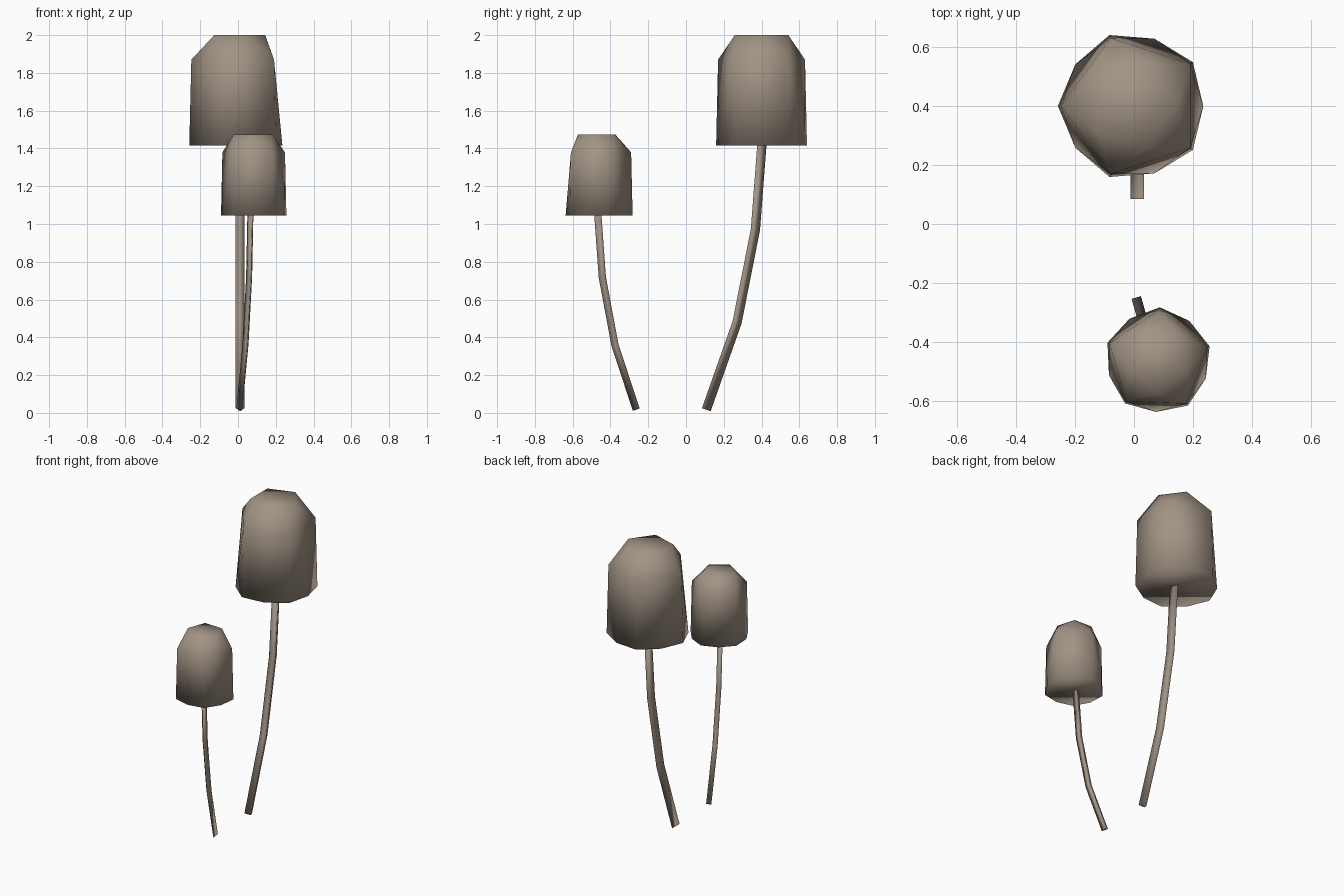
import bpy, bmesh, math
from mathutils import Matrix, Vector

if "Cube" in bpy.data.objects:
    bpy.data.objects.remove(bpy.data.objects["Cube"])

mat = bpy.data.materials.new("mushroom_taupe")
mat.diffuse_color = (0.36, 0.295, 0.235, 1)
mat.use_nodes = True
mat.node_tree.nodes["Principled BSDF"].inputs["Base Color"].default_value = mat.diffuse_color

CAP_CENTRE = (-0.005, 0.40)
STEM_PATH = [(0.107, 0.017), (0.27, 0.48), (0.367, 0.97), (0.402, 1.43)]  # y, z
STEM_X = 0.011


def finish(name, bm, matrix):
    bmesh.ops.recalc_face_normals(bm, faces=bm.faces)
    bm.transform(matrix)
    mesh = bpy.data.meshes.new(name)
    bm.to_mesh(mesh)
    bm.free()
    mesh.materials.append(mat)
    for p in mesh.polygons:
        p.use_smooth = True
    obj = bpy.data.objects.new(name, mesh)
    bpy.context.collection.objects.link(obj)


def make_cap(name, matrix):
    bm = bmesh.new()

    def ring(z, count, start, radius):
        verts = []
        for i in range(count):
            a = math.radians(start + 360 * i / count)
            r = radius(i)
            verts.append(bm.verts.new((CAP_CENTRE[0] + r * math.cos(a),
                                       CAP_CENTRE[1] + r * math.sin(a), z)))
        return verts

    # Rim alternates slightly, shoulder and top are opposed pentagons
    rim = ring(1.415, 10, 180, lambda i: 0.24 if i % 2 else 0.253)
    shoulder = ring(1.87, 5, 180, lambda i: 0.242)
    top = ring(2.0, 5, 216, lambda i: 0.149)
    for i in range(5):
        j = (i + 1) % 5
        # Side wall
        bm.faces.new((rim[2 * i], rim[2 * i + 1], shoulder[i]))
        bm.faces.new((rim[2 * i + 1], shoulder[j], shoulder[i]))
        bm.faces.new((rim[2 * i + 1], rim[2 * j], shoulder[j]))
        # Sloping shoulder
        bm.faces.new((shoulder[i], shoulder[j], top[i]))
        bm.faces.new((shoulder[j], top[j], top[i]))
    bm.faces.new(top)
    bm.faces.new(rim[::-1])
    finish(name, bm, matrix)


def make_stem(name, matrix):
    # Curved three-sided stem, sections square to the path
    bm = bmesh.new()
    pts = [Vector(p) for p in STEM_PATH]
    rings = []
    for i, p in enumerate(pts):
        t = (pts[min(i + 1, 3)] - pts[max(i - 1, 0)]).normalized()
        n = Vector((t.y, -t.x))
        section = []
        for x, d in ((-0.023, -0.024), (0.023, -0.024), (0, 0.025)):
            q = p + n * d
            section.append(bm.verts.new((STEM_X + x, q.x, q.y)))
        rings.append(section)
    for a, b in zip(rings, rings[1:]):
        for k in range(3):
            m = (k + 1) % 3
            bm.faces.new((a[k], a[m], b[m], b[k]))
    bm.faces.new(rings[0][::-1])
    bm.faces.new(rings[-1])
    finish(name, bm, matrix)


# The small mushroom is a turned, scaled copy of the large one
small = (Matrix.Translation((0.012, -0.265, 0.005))
         @ Matrix.Rotation(math.radians(196), 4, 'Z')
         @ Matrix.Diagonal((0.72, 0.72, 0.735, 1))
         @ Matrix.Translation((-STEM_X, -0.107, 0)))
for label, matrix in (("large", Matrix.Identity(4)), ("small", small)):
    make_cap(label + "_mushroom_cap", matrix)
    make_stem(label + "_mushroom_stem", matrix)
